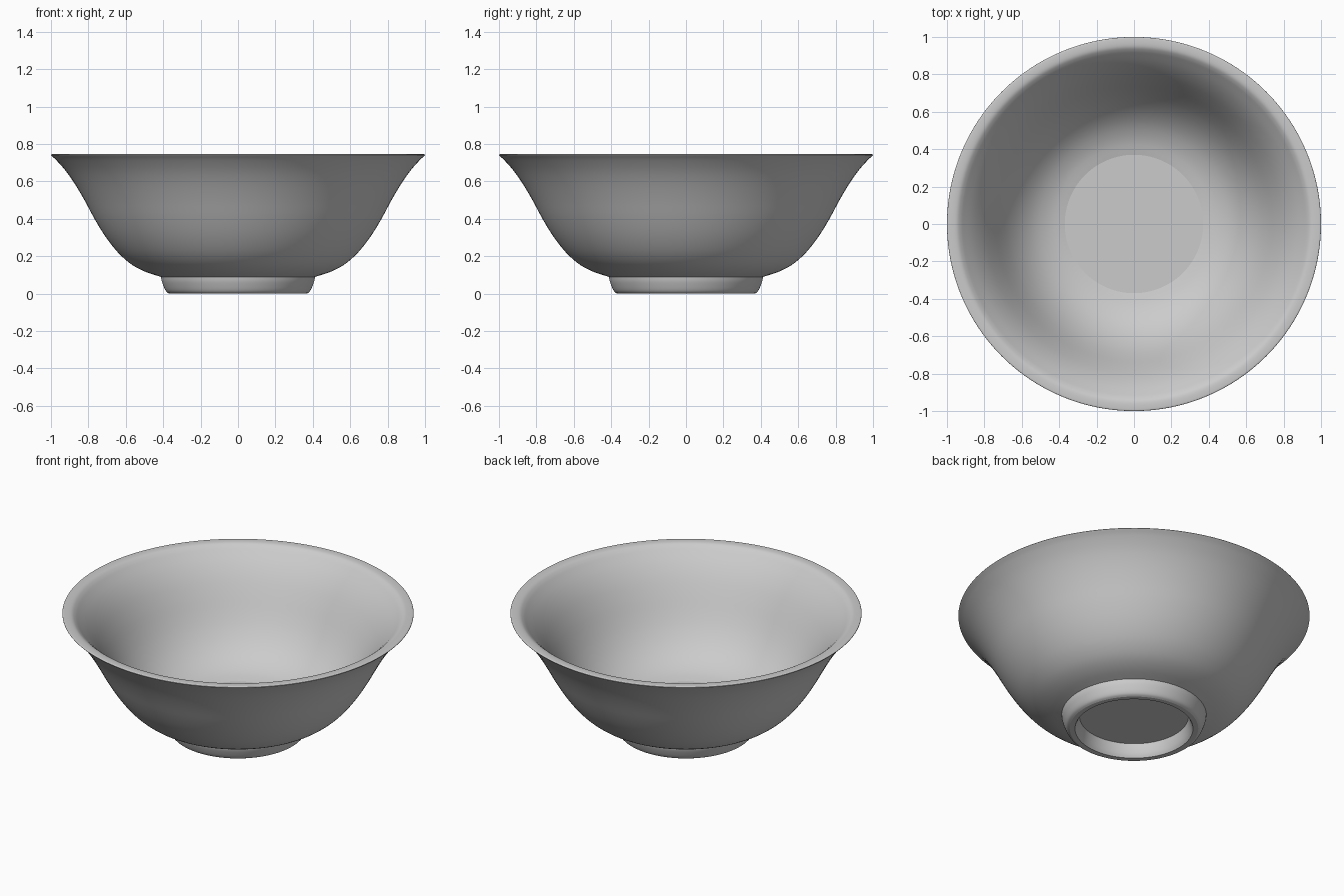
import bpy, bmesh, math
from mathutils import Vector

SEGMENTS = 128

cube = bpy.data.objects.get("Cube")
if cube:
    bpy.data.objects.remove(cube)

# Plain glazed grey
grey = bpy.data.materials.new("light grey")
grey.use_nodes = True
grey.diffuse_color = (0.6, 0.6, 0.6, 1)
grey.node_tree.nodes["Principled BSDF"].inputs["Base Color"].default_value = (0.6, 0.6, 0.6, 1)


def smooth_curve(points, steps=3):
    """Catmull-Rom curve through (radius, height) points."""
    p = [Vector(q) for q in points]
    if len(p) < 3:
        return p
    p = [2 * p[0] - p[1]] + p + [2 * p[-1] - p[-2]]
    out = []
    for a, b, c, d in zip(p, p[1:], p[2:], p[3:]):
        for i in range(steps):
            t = i / steps
            out.append(0.5 * (2 * b + (c - a) * t + (2 * a - 5 * b + 4 * c - d) * t ** 2
                              + (3 * b - a - 3 * c + d) * t ** 3))
    return out + [p[-2]]


def lathe(name, sections):
    """Spin joined profile sections round z; section joints become sharp edges."""
    profile, joints = [], set()
    for section in sections:
        pts = smooth_curve(section)
        if profile:
            joints.add(len(profile) - 1)
            pts = pts[1:]
        profile += pts

    bm = bmesh.new()
    rings = []
    for r, z in profile:
        if r < 1e-5:
            rings.append([bm.verts.new((0, 0, z))] * SEGMENTS)
        else:
            angles = (2 * math.pi * i / SEGMENTS for i in range(SEGMENTS))
            rings.append([bm.verts.new((r * math.cos(a), r * math.sin(a), z)) for a in angles])
    for low, high in zip(rings, rings[1:]):
        for i in range(SEGMENTS):
            j = (i + 1) % SEGMENTS
            corners = dict.fromkeys((low[i], low[j], high[j], high[i]))
            bm.faces.new(list(corners)).smooth = True
    for k in joints:
        for i in range(SEGMENTS):
            bm.edges.get((rings[k][i], rings[k][(i + 1) % SEGMENTS])).smooth = False

    mesh = bpy.data.meshes.new(name)
    bm.to_mesh(mesh)
    bm.free()
    mesh.materials.append(grey)
    obj = bpy.data.objects.new(name, mesh)
    bpy.context.collection.objects.link(obj)
    return obj


# Bowl: flat floor, flared inner wall, rounded flat lip, outer wall
lathe("bowl_body", [
    [(0, 0.14), (0.37, 0.14)],
    [(0.37, 0.14), (0.45, 0.162), (0.53, 0.203), (0.60, 0.262), (0.66, 0.335),
     (0.71, 0.415), (0.76, 0.507), (0.81, 0.592), (0.86, 0.66), (0.91, 0.714),
     (0.928, 0.731), (0.945, 0.742), (0.965, 0.746), (0.99, 0.746), (0.998, 0.744),
     (1.0, 0.740), (0.995, 0.735)],
    [(0.995, 0.735), (0.97, 0.712), (0.92, 0.655), (0.87, 0.583), (0.82, 0.498),
     (0.77, 0.405), (0.72, 0.322), (0.67, 0.253), (0.62, 0.198), (0.56, 0.15),
     (0.49, 0.115), (0.412, 0.09)],
])

# Foot: tapered ring with a recessed underside
lathe("foot_ring", [
    [(0.412, 0.09), (0.408, 0.068), (0.400, 0.045), (0.390, 0.022), (0.380, 0.008),
     (0.366, 0.0)],
    [(0.366, 0.0), (0.336, 0.0)],
    [(0.336, 0.0), (0.325, 0.02), (0.316, 0.05), (0.31, 0.08)],
    [(0.31, 0.08), (0, 0.08)],
])
